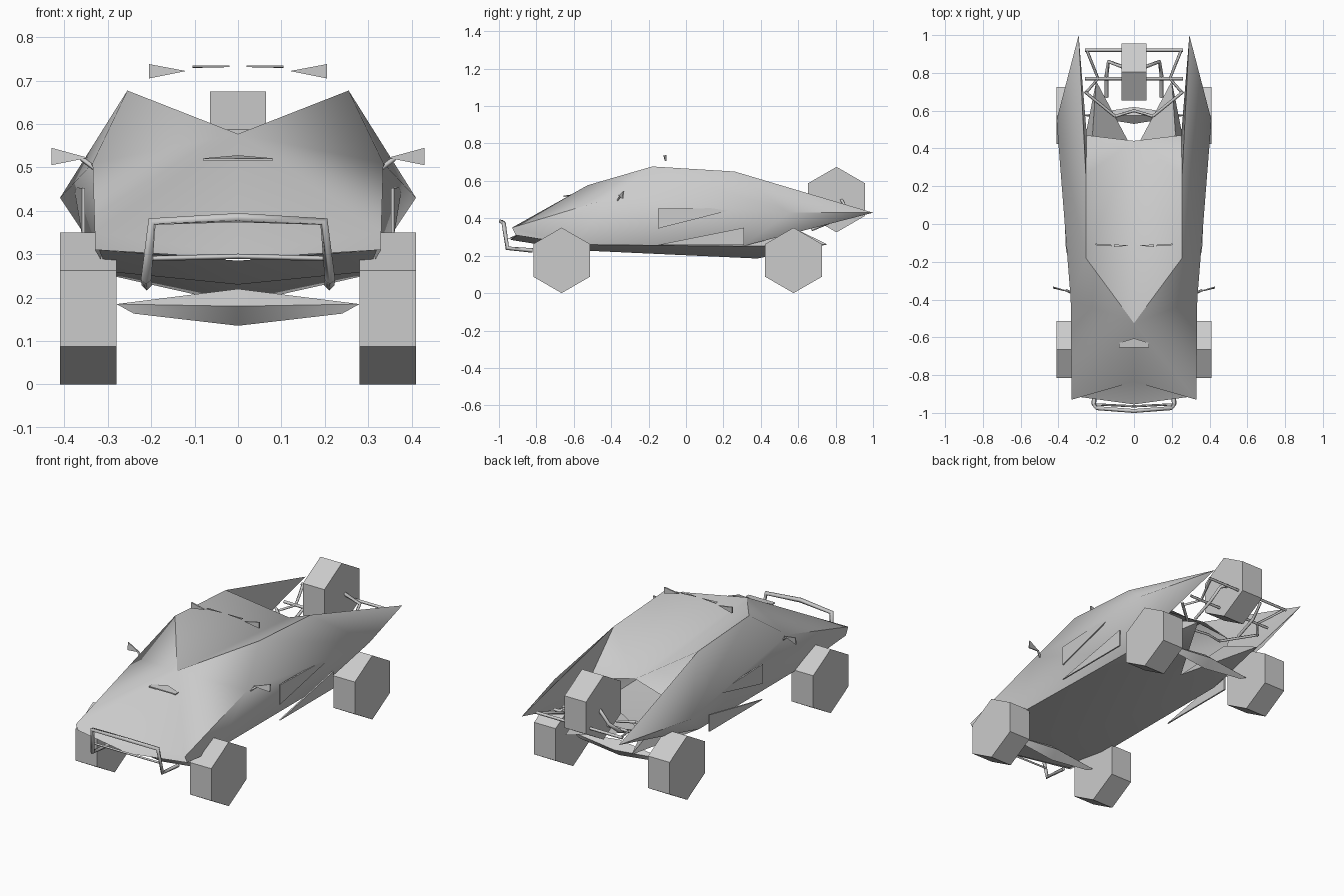
import bpy, bmesh, math
from mathutils import Matrix

if "Cube" in bpy.data.objects:
    bpy.data.objects.remove(bpy.data.objects["Cube"])


def finish(ob, angle=40):
    bpy.ops.object.select_all(action='DESELECT')
    bpy.context.view_layer.objects.active = ob
    ob.select_set(True)
    bpy.ops.object.shade_smooth_by_angle(angle=math.radians(angle))


def mesh(name, verts, faces, mirror=True, angle=40):
    me = bpy.data.meshes.new(name)
    me.from_pydata(verts, [], faces)
    bm = bmesh.new()
    bm.from_mesh(me)
    bmesh.ops.recalc_face_normals(bm, faces=bm.faces)
    bm.to_mesh(me)
    bm.free()
    ob = bpy.data.objects.new(name, me)
    bpy.context.collection.objects.link(ob)
    if mirror:
        ob.modifiers.new("mirror", 'MIRROR').use_clip = True
    finish(ob, angle)
    return ob


def prism(name, outline, offset, mirror=True):
    """Extrude an outline of 3D points along an offset vector."""
    n = len(outline)
    top = [tuple(a + b for a, b in zip(p, offset)) for p in outline]
    faces = [list(range(n))[::-1], list(range(n, 2 * n))]
    faces += [[i, (i + 1) % n, n + (i + 1) % n, n + i] for i in range(n)]
    return mesh(name, list(outline) + top, faces, mirror)


def wheel(name, x, y, z, width):
    bm = bmesh.new()
    rot = Matrix.Rotation(math.pi / 2, 4, 'Y')
    bmesh.ops.create_cone(bm, cap_ends=True, segments=6, radius1=0.175,
                          radius2=0.175, depth=width, matrix=rot)
    # put a corner of the hexagon at the top
    if max(v.co.z for v in bm.verts) < 0.17:
        bmesh.ops.rotate(bm, verts=bm.verts, matrix=Matrix.Rotation(math.pi / 6, 3, 'X'))
    bmesh.ops.translate(bm, verts=bm.verts, vec=(x, y, z))
    me = bpy.data.meshes.new(name)
    bm.to_mesh(me)
    bm.free()
    ob = bpy.data.objects.new(name, me)
    bpy.context.collection.objects.link(ob)
    finish(ob)


def tube(name, pts, r=0.009, both=False):
    for side in ((1, -1) if both else (1,)):
        cu = bpy.data.curves.new(name, 'CURVE')
        cu.dimensions = '3D'
        cu.bevel_depth = r
        cu.bevel_resolution = 0
        cu.use_fill_caps = True
        sp = cu.splines.new('POLY')
        sp.points.add(len(pts) - 1)
        for p, c in zip(sp.points, pts):
            p.co = (c[0] * side, c[1], c[2], 1)
        bpy.context.collection.objects.link(bpy.data.objects.new(name, cu))


# wheels and spare
for s in (-1, 1):
    wheel("front_wheel", s * 0.345, -0.665, 0.175, 0.13)
    wheel("rear_wheel", s * 0.345, 0.575, 0.175, 0.13)
wheel("spare_wheel", 0, 0.805, 0.50, 0.13)

# wedge-shaped body with two tail fins (half, mirrored)
V = [(0, -.955, .29), (0, -.835, .30), (.33, -.93, .35), (.33, -.91, .31),
     (0, -.525, .577), (.255, -.18, .677), (.255, .26, .65), (.293, 1.0, .43),
     (.41, .55, .43), (.335, -.4, .51), (.30, -.6, .26), (.29, .3, .25),
     (.25, .47, .45), (0, .44, .50)]
F = [(0, 3, 2, 1), (1, 2, 4), (2, 9, 4), (4, 9, 5), (4, 5, 13), (5, 6, 13), (6, 12, 13),
     (6, 7, 12), (5, 9, 8), (5, 8, 6), (6, 8, 7), (2, 3, 10), (2, 10, 9),
     (9, 10, 11), (9, 11, 8), (8, 11, 7), (12, 7, 11)]
mesh("body", V, F, angle=55)

# floor pan with two rear prongs
mesh("floor_pan",
     [(0, -.94, .285), (.32, -.9, .31), (0, -.6, .23), (.30, -.6, .26), (0, .38, .185),
      (.29, .3, .25), (.2, .757, .26), (.22, .47, .40)],
     [(0, 1, 3, 2), (2, 3, 5, 4), (4, 5, 6), (4, 6, 7), (5, 7, 6)], angle=50)

# spindle axles
for nm, y in (("front_axle", -.665), ("rear_axle", .575)):
    mesh(nm, [(0, y - .045, .18), (0, y, .22), (0, y + .045, .18), (0, y, .135),
              (.28, y, .185), (.24, y, .163)],
         [(0, 1, 4), (1, 2, 4), (2, 3, 5), (2, 5, 4), (3, 0, 5), (0, 4, 5)])

# side panels
prism("side_intake", [(.352, -.15, .345), (.352, -.15, .452), (.37, .285, .455)], (.008, 0, 0))
prism("side_skirt", [(.352, -.15, .258), (.352, .31, .258), (.352, .31, .35)], (.008, 0, 0))

# hood scoop plate
prism("hood_scoop", [(-.08, -.655, .515), (.08, -.655, .515), (.08, -.63, .515),
                     (0, -.605, .522), (-.08, -.63, .515)], (0, 0, .006), False)

# door mirrors, roof lamps
prism("door_mirror", [(.43, -.33, .545), (.43, -.335, .505), (.345, -.355, .522)], (0, -.006, 0))
tube("mirror_stalk", [(.32, -.37, .49), (.36, -.35, .52)], .006, True)
prism("roof_lamp_outer", [(.205, -.112, .738), (.205, -.112, .705), (.12, -.118, .722)], (0, .008, 0))
prism("roof_lamp_inner", [(.105, -.122, .731), (.105, -.108, .729), (.02, -.114, .731)], (0, 0, .004))

# front bumper frame
tube("front_bumper", [(-.21, -.82, .228), (-.212, -.955, .24), (-.198, -.975, .375),
                      (0, -.99, .384), (.198, -.975, .375), (.212, -.955, .24),
                      (.21, -.82, .228)], .012)
tube("bumper_crossbar", [(-.2, -.955, .29), (0, -.965, .295), (.2, -.955, .29)], .006)

# rear frame carrying the spare
tube("rear_crossbar", [(-.26, .92, .43), (.26, .92, .43)])
tube("middle_crossbar", [(-.26, .77, .39), (.26, .77, .39)])
tube("rear_brace", [(.25, .92, .43), (.19, .77, .39), (.25, .70, .37)], .008, True)
tube("diagonal_brace", [(.26, .70, .38), (.1, .57, .34)], .008, True)
tube("front_brace", [(.1, .57, .34), (0, .6, .33), (-.1, .57, .34)], .008)
tube("spare_arm", [(.145, .67, .34), (.145, .79, .39), (.135, .86, .45), (.055, .83, .50)], .01, True)
